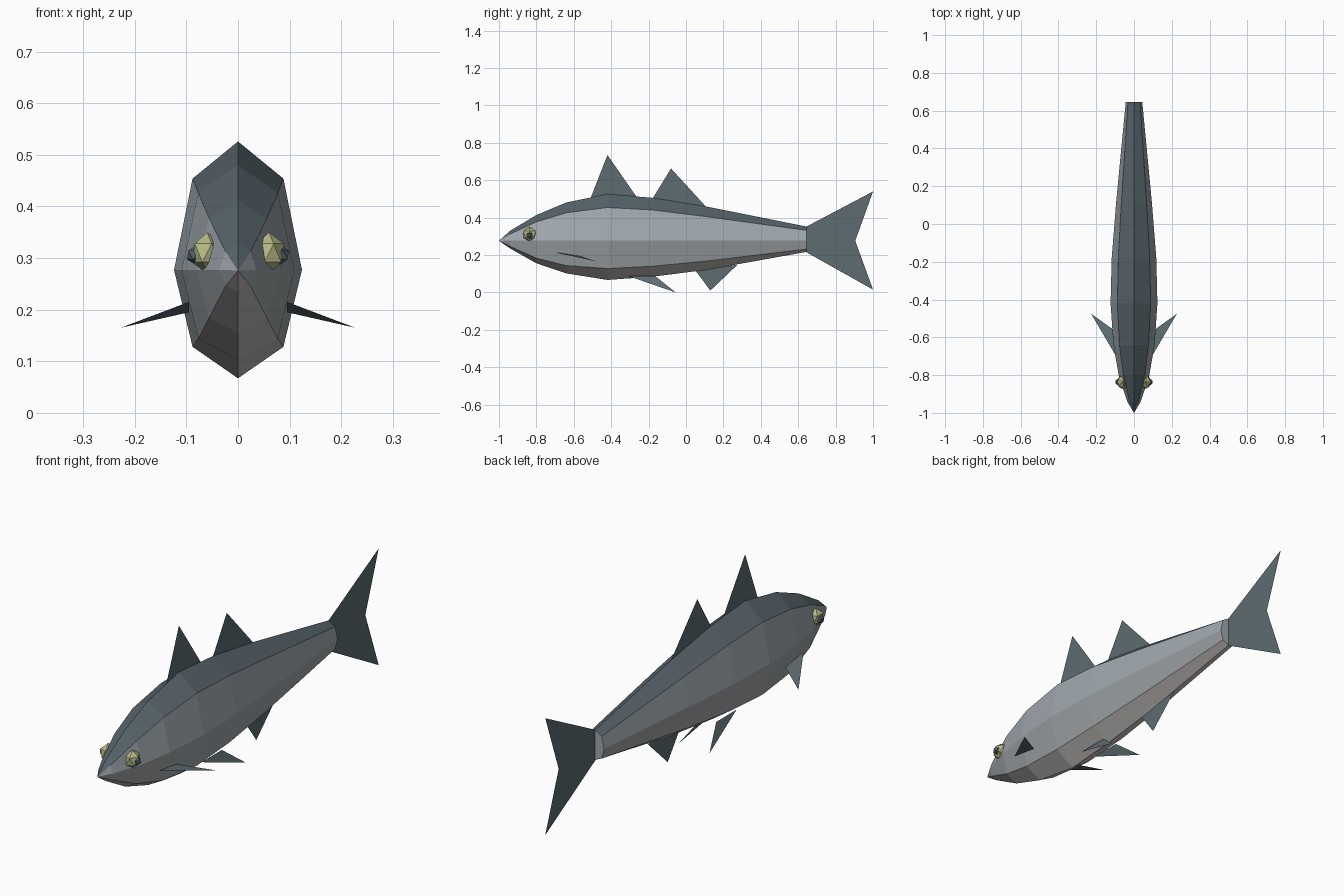
import bpy
import bmesh
from mathutils import Matrix, Vector

if "Cube" in bpy.data.objects:
    bpy.data.objects.remove(bpy.data.objects["Cube"])


def material(name, r, g, b):
    """Flat colour given as 0-255 sRGB, stored as linear."""
    lin = [((c / 255 + 0.055) / 1.055) ** 2.4 for c in (r, g, b)]
    m = bpy.data.materials.new(name)
    m.diffuse_color = (*lin, 1)
    m.use_nodes = True
    m.node_tree.nodes["Principled BSDF"].inputs["Base Color"].default_value = m.diffuse_color
    return m


BACK = material("back_slate", 87, 100, 107)
FLANK = material("flank_silver", 160, 168, 175)
LOWER = material("lower_flank_grey", 157, 163, 166)
BELLY = material("belly_pale_grey", 192, 188, 186)
FIN = material("fin_slate", 93, 108, 113)
EYE = material("eye_olive", 184, 188, 135)
PUPIL = material("pupil_dark", 84, 97, 110)


def finish(name, bm, mats):
    mesh = bpy.data.meshes.new(name)
    bm.to_mesh(mesh)
    bm.free()
    for m in mats:
        mesh.materials.append(m)
    obj = bpy.data.objects.new(name, mesh)
    bpy.context.collection.objects.link(obj)
    return obj


def fin(name, points):
    """Single-sheet fin, fanned out from its first point."""
    bm = bmesh.new()
    v = [bm.verts.new(p) for p in points]
    for a, b in zip(v[1:], v[2:]):
        bm.faces.new((v[0], a, b))
    return finish(name, bm, [FIN])


def ball(name, centre, radius, mat, flatten=1.0):
    bm = bmesh.new()
    bmesh.ops.create_icosphere(
        bm, subdivisions=1, radius=radius,
        matrix=Matrix.Translation(Vector(centre)) @ Matrix.Diagonal((flatten, 1, 1, 1)))
    return finish(name, bm, [mat])


# Body: eight-sided rings along y
# y, ridge z, upper edge z, lower edge z, keel z, edge half width, mid half width
MID_Z = 0.277
STATIONS = [
    (-0.94, 0.330, 0.312, 0.246, 0.235, 0.024, 0.036),
    (-0.80, 0.414, 0.377, 0.184, 0.156, 0.056, 0.081),
    (-0.64, 0.481, 0.426, 0.144, 0.102, 0.077, 0.109),
    (-0.42, 0.526, 0.454, 0.128, 0.067, 0.088, 0.124),
    (-0.18, 0.506, 0.441, 0.140, 0.084, 0.083, 0.118),
    (0.11, 0.459, 0.405, 0.168, 0.121, 0.067, 0.095),
    (0.645, 0.352, 0.332, 0.232, 0.217, 0.032, 0.044),
]
bm = bmesh.new()
tip = bm.verts.new((0, -1, 0.276))
rings = []
for y, top, upper, lower, keel, we, wm in STATIONS:
    section = [(0, top), (we, upper), (wm, MID_Z), (we, lower), (0, keel),
               (-we, lower), (-wm, MID_Z), (-we, upper)]
    rings.append([bm.verts.new((x, y, z)) for x, z in section])
band = [0, 1, 2, 3, 3, 2, 1, 0]          # colour of each strip around the ring
for i in range(8):
    j = (i + 1) % 8
    bm.faces.new((tip, rings[0][i], rings[0][j])).material_index = band[i]
    for a, b in zip(rings, rings[1:]):
        bm.faces.new((a[i], b[i], b[j], a[j])).material_index = band[i]
bm.faces.new(rings[-1]).material_index = 1
bmesh.ops.recalc_face_normals(bm, faces=bm.faces[:])
finish("body", bm, [BACK, FLANK, LOWER, BELLY])

# Fins on the centre line; the tail fans from its notch
fin("tail_fin", [(0, 0.905, 0.276), (0, 1, 0.54), (0, 0.64, 0.35),
                 (0, 0.64, 0.217), (0, 1, 0.015)])
fin("front_dorsal_fin", [(0, -0.51, 0.505), (0, -0.42, 0.735), (0, -0.26, 0.505)])
fin("rear_dorsal_fin", [(0, -0.18, 0.50), (0, -0.08, 0.663), (0, 0.11, 0.455)])
fin("anal_fin", [(0, 0.05, 0.118), (0, 0.13, 0.01), (0, 0.275, 0.148)])

# Paired fins and eyes
for side, s in (("right", 1), ("left", -1)):
    fin(side + "_pectoral_fin", [(s * 0.095, -0.70, 0.215), (s * 0.227, -0.475, 0.165),
                                 (s * 0.095, -0.57, 0.195)])
    fin(side + "_pelvic_fin", [(s * 0.035, -0.31, 0.088), (s * 0.078, -0.055, 0.0),
                               (s * 0.035, -0.165, 0.088)])
    ball(side + "_eye", (s * 0.060, -0.836, 0.310), 0.040, EYE, 0.82)
    ball(side + "_pupil", (s * 0.082, -0.836, 0.306), 0.019, PUPIL)
